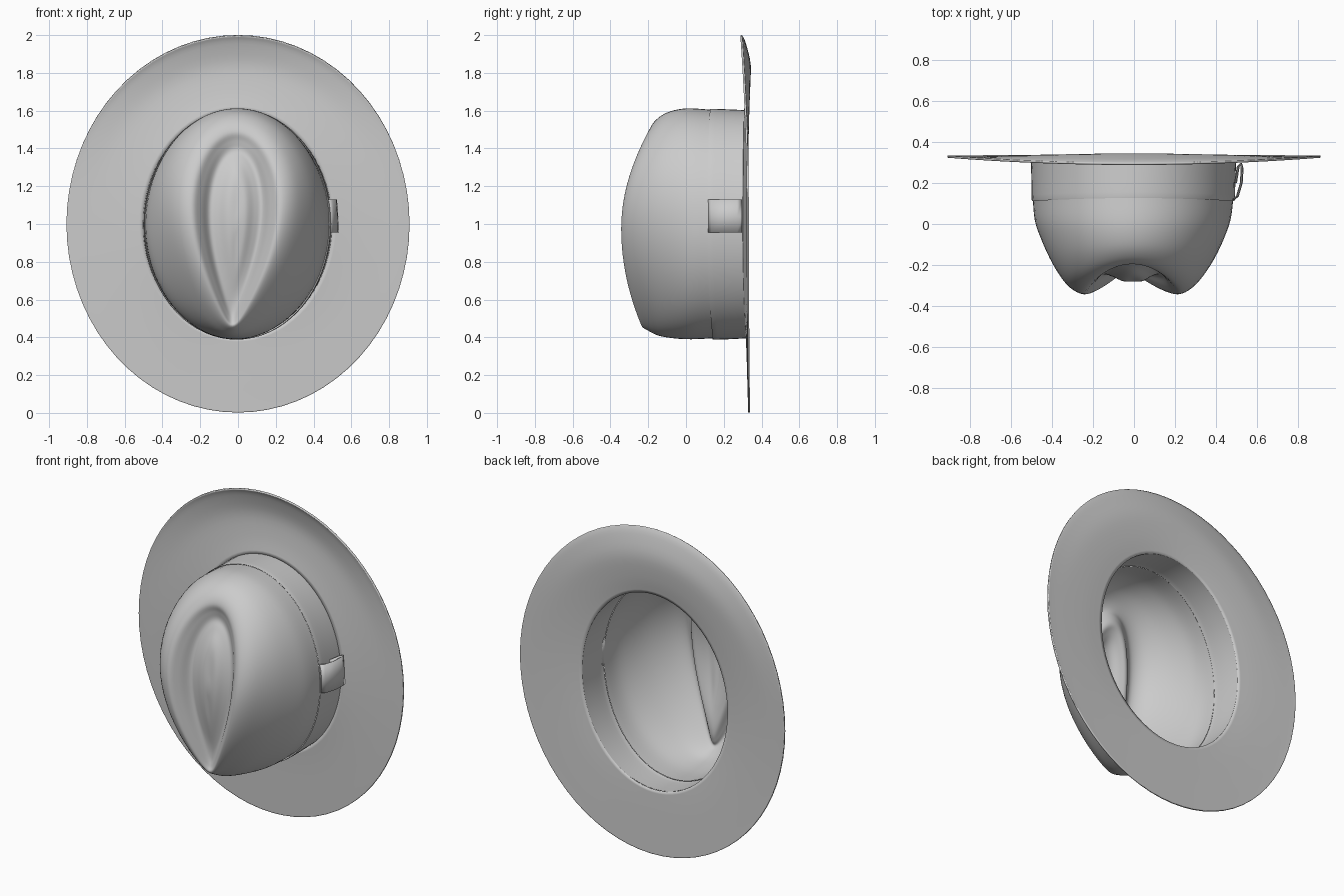
import bpy, bmesh
from math import sin, cos, tau

SEG = 72


def catmull(keys, sub):
    """Smoothly interpolate a list of parameter tuples."""
    out = []
    n = len(keys)
    for i in range(n - 1):
        p = [keys[max(0, min(n - 1, i + k))] for k in (-1, 0, 1, 2)]
        for j in range(sub):
            t = j / sub
            out.append([0.5 * (2 * b + (c - a) * t + (2 * a - 5 * b + 4 * c - d) * t ** 2
                               + (3 * b - a - 3 * c + d) * t ** 3) for a, b, c, d in zip(*p)])
    return out + [list(keys[-1])]


def ring(w, lo, hi, pinch, y_bottom, y_side, y_top, shift):
    """Egg / teardrop outline in x-z, its depth varying from bottom to side to top."""
    pts = []
    for i in range(SEG):
        a = tau * i / SEG
        c = cos(a)
        t = ((1 - c) / 2) ** 2
        x = w * sin(a) * (1 - pinch * t) + shift * (0.3 + 0.7 * t)
        y = y_side + ((y_top if c > 0 else y_bottom) - y_side) * c * c
        pts.append((x, y, (lo + hi) / 2 + (hi - lo) / 2 * c))
    return pts


def loft(name, keys, sub, cap=False, thick=0):
    bm = bmesh.new()
    rows = [[bm.verts.new(p) for p in ring(*k)] for k in catmull(keys, sub)]
    for r0, r1 in zip(rows, rows[1:]):
        for i in range(SEG):
            j = (i + 1) % SEG
            bm.faces.new((r0[i], r0[j], r1[j], r1[i]))
    if cap:
        bm.faces.new(rows[-1])
    return finish(name, bm, thick)


def finish(name, bm, thick=0):
    bmesh.ops.recalc_face_normals(bm, faces=bm.faces)
    me = bpy.data.meshes.new(name)
    bm.to_mesh(me)
    bm.free()
    ob = bpy.data.objects.new(name, me)
    bpy.context.collection.objects.link(ob)
    if thick:
        m = ob.modifiers.new("thickness", 'SOLIDIFY')
        m.thickness = thick
        m.offset = 0
    bpy.ops.object.select_all(action='DESELECT')
    ob.select_set(True)
    bpy.context.view_layer.objects.active = ob
    bpy.ops.object.shade_smooth_by_angle(angle=0.7)
    return ob


# Crown: wall, pinched shoulder, teardrop ridge, groove and central mound
# (half width, z low, z high, pinch, y bottom, y side, y top, x shift)
loft("crown", [
    (0.488, 0.395, 1.605, 0.00, 0.145, 0.115, 0.13, -0.01),
    (0.474, 0.390, 1.612, 0.04, 0.00, -0.01, 0.00, -0.015),
    (0.425, 0.405, 1.590, 0.26, -0.13, -0.17, -0.10, -0.02),
    (0.350, 0.435, 1.545, 0.46, -0.20, -0.295, -0.165, -0.03),
    (0.268, 0.460, 1.490, 0.60, -0.235, -0.343, -0.195, -0.03),
    (0.210, 0.490, 1.440, 0.64, -0.225, -0.305, -0.185, -0.03),
    (0.160, 0.540, 1.390, 0.64, -0.215, -0.250, -0.180, -0.03),
    (0.112, 0.620, 1.340, 0.60, -0.220, -0.255, -0.205, -0.025),
    (0.055, 0.780, 1.230, 0.45, -0.255, -0.278, -0.255, -0.015),
    (0.006, 0.980, 1.030, 0.00, -0.281, -0.281, -0.281, -0.01),
], 5, cap=True)

# Band around the foot of the crown, slightly proud of it
loft("band", [
    (0.488, 0.395, 1.605, 0, 0.146, 0.116, 0.131, -0.01),
    (0.495, 0.388, 1.610, 0, 0.148, 0.119, 0.134, -0.008),
    (0.497, 0.390, 1.607, 0, 0.23, 0.21, 0.22, -0.006),
    (0.500, 0.395, 1.603, 0, 0.322, 0.305, 0.312, -0.005),
], 3)

# Wide brim, dipping forward at the back edge
loft("brim", [
    (0.500, 0.395, 1.603, 0, 0.322, 0.305, 0.312, -0.005),
    (0.620, 0.290, 1.710, 0, 0.326, 0.315, 0.330, 0),
    (0.760, 0.150, 1.840, 0, 0.330, 0.322, 0.338, 0),
    (0.870, 0.042, 1.955, 0, 0.333, 0.326, 0.312, 0),
    (0.908, 0.002, 1.998, 0, 0.334, 0.328, 0.292, 0),
], 4, thick=0.010)

# Loop tab on the side of the band
path = [(0.478, 0.115), (0.503, 0.135), (0.522, 0.20), (0.526, 0.27), (0.520, 0.295),
        (0.507, 0.28), (0.494, 0.20)]
bm = bmesh.new()
cols = [[bm.verts.new((x + d, y, z)) for x, y in path]
        for z, d in ((0.955, 0.006), (1.04, 0.003), (1.13, -0.004))]
for c0, c1 in zip(cols, cols[1:]):
    for i in range(len(path) - 1):
        bm.faces.new((c0[i], c0[i + 1], c1[i + 1], c1[i]))
finish("band_tab", bm, 0.004)
